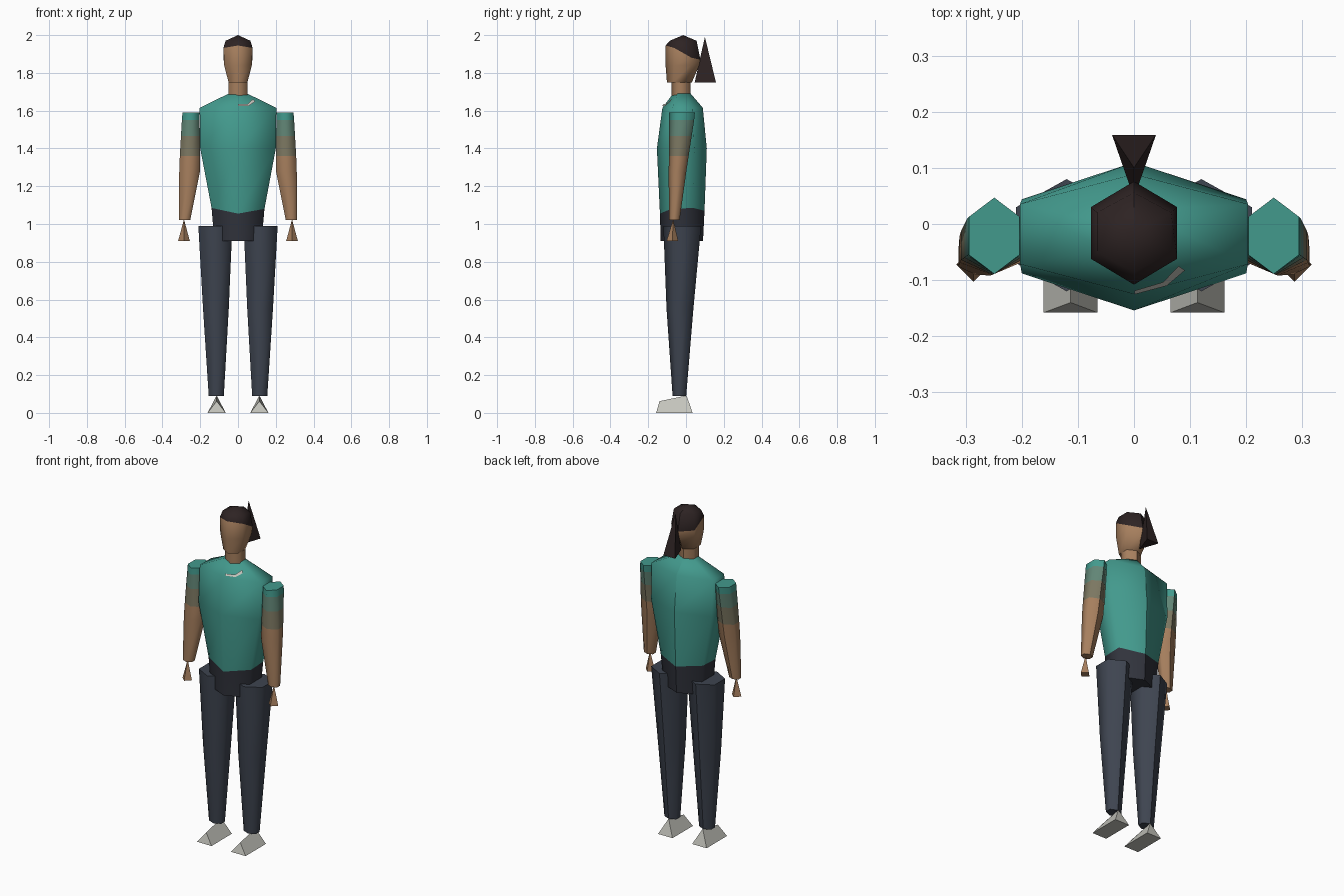
import bpy
import bmesh
from math import sin, cos, pi, radians
from mathutils import Vector

cube = bpy.data.objects.get("Cube")
if cube:
    bpy.data.objects.remove(cube)


def material(name, rgb):
    m = bpy.data.materials.new(name)
    m.use_nodes = True
    m.diffuse_color = (*rgb, 1)
    m.node_tree.nodes["Principled BSDF"].inputs["Base Color"].default_value = (*rgb, 1)
    return m


TEAL = material("teal_shirt", (0.055, 0.32, 0.265))
FADE = material("faded_sleeve", (0.12, 0.235, 0.18))
CUFF = material("olive_cuff", (0.2, 0.185, 0.12))
SKIN = material("skin", (0.38, 0.21, 0.11))
BELT = material("dark_hips", (0.03, 0.033, 0.045))
TROUSER = material("slate_trousers", (0.048, 0.058, 0.08))
HAIR = material("dark_hair", (0.027, 0.017, 0.017))
SHOE = material("pale_shoe", (0.55, 0.55, 0.5))


def finish(bm, name, mats, angle=75):
    bmesh.ops.recalc_face_normals(bm, faces=bm.faces)
    mesh = bpy.data.meshes.new(name)
    bm.to_mesh(mesh)
    bm.free()
    for m in mats:
        mesh.materials.append(m)
    ob = bpy.data.objects.new(name, mesh)
    bpy.context.collection.objects.link(ob)
    bpy.ops.object.select_all(action="DESELECT")
    ob.select_set(True)
    bpy.context.view_layer.objects.active = ob
    bpy.ops.object.shade_smooth_by_angle(angle=radians(angle))
    return ob


def loft(name, rings, bands, sides=6, side=1, angle=75, wobble=None):
    """Rings are (z, x, y, half width, y radius); bands give one material per gap.
    wobble maps a ring number to a height offset for each corner."""
    bm = bmesh.new()
    turns = [pi / 2 + 2 * pi * k / sides for k in range(sides)]
    widest = max(abs(cos(t)) for t in turns)
    mats = list(dict.fromkeys(bands))
    rows = []
    for i, (z, x, y, rx, ry) in enumerate(rings):
        lift = (wobble or {}).get(i, [0] * sides)
        rows.append([bm.verts.new((side * x + rx * cos(t) / widest, y + ry * sin(t), z + d))
                     for t, d in zip(turns, lift)])
    for a, b, m in zip(rows, rows[1:], bands):
        for k in range(sides):
            j = (k + 1) % sides
            bm.faces.new((a[k], a[j], b[j], b[k])).material_index = mats.index(m)
        bm.edges.get((a[0], b[0])).smooth = False  # seam down the back
    for row, ring, m in ((rows[0], rings[0], bands[0]), (rows[-1], rings[-1], bands[-1])):
        if ring[3] > 0:
            bm.faces.new(row).material_index = mats.index(m)
    bmesh.ops.remove_doubles(bm, verts=bm.verts, dist=0.0001)
    return finish(bm, name, mats, angle)


def solid(name, verts, faces, mat):
    bm = bmesh.new()
    vs = [bm.verts.new(v) for v in verts]
    for f in faces:
        bm.faces.new([vs[i] for i in f])
    return finish(bm, name, [mat], 30)


# Torso with an uneven shirt hem above the hips
loft("torso", [
    (0.91, 0, -0.022, 0.125, 0.112),
    (1.07, 0, -0.02, 0.14, 0.118),
    (1.40, 0, -0.022, 0.2, 0.132),
    (1.615, 0, -0.018, 0.203, 0.107),
    (1.69, 0, -0.022, 0.05, 0.047),
], [BELT, TEAL, TEAL, TEAL], wobble={1: [0.0, 0.02, 0.015, -0.015, 0.01, 0.015]})

# Pale stripe on the chest slope
front, outer = Vector((0, -0.125, 1.615)), Vector((0.203, -0.0715, 1.615))
top, top_outer = Vector((0, -0.069, 1.69)), Vector((0.05, -0.0455, 1.69))


def on_chest(u, v):
    return front.lerp(outer, u).lerp(top.lerp(top_outer, u), v) + Vector((0.001, -0.005, 0.005))


stripe = [on_chest(u, v) for u, v in
          ((0, 0.08), (0.3, 0.08), (0.62, 0.38), (0.66, 0.55), (0.3, 0.22), (0, 0.2))]
solid("chest_stripe", stripe, [(0, 1, 4, 5), (1, 2, 3, 4)], SHOE)

# Neck, head with hair, and ponytail
loft("neck", [(1.68, 0, -0.026, 0.05, 0.05), (1.76, 0, -0.026, 0.05, 0.05)], [SKIN])
loft("head", [
    (1.75, 0, -0.035, 0.05, 0.066),
    (1.84, 0, -0.019, 0.073, 0.089),
    (1.92, 0, -0.016, 0.077, 0.092),
    (1.97, 0, -0.015, 0.066, 0.071),
    (2.0, 0, -0.015, 0, 0),
], [SKIN, SKIN, HAIR, HAIR], wobble={2: [-0.05, -0.04, 0.012, 0.025, 0.012, -0.04]})
loft("ponytail", [(1.75, 0, 0.121, 0.039, -0.075), (1.99, 0, 0.1, 0, 0)],
     [HAIR], sides=3, angle=30)

for label, s in (("left", 1), ("right", -1)):
    # Arm with a sleeve that fades into skin
    loft(label + "_arm", [
        (1.02, 0.283, -0.062, 0.03, 0.028),
        (1.28, 0.256, -0.045, 0.055, 0.047),
        (1.36, 0.254, -0.038, 0.054, 0.052),
        (1.465, 0.252, -0.03, 0.05, 0.06),
        (1.55, 0.25, -0.023, 0.047, 0.066),
        (1.59, 0.249, -0.021, 0.045, 0.068),
    ], [SKIN, SKIN, CUFF, FADE, TEAL], side=s)

    loft(label + "_hand", [(0.91, 0.286, -0.072, 0.031, 0.031), (1.025, 0.286, -0.068, 0, 0)],
         [SKIN], sides=4, side=s, angle=30)

    loft(label + "_leg", [
        (0.09, 0.115, -0.035, 0.04, 0.036),
        (0.55, 0.117, -0.032, 0.068, 0.071),
        (0.99, 0.12, -0.02, 0.09, 0.1),
    ], [TROUSER, TROUSER], side=s)

    # Wedge shoe with a ridge from ankle to toe
    x, w = s * 0.113, 0.048
    solid(label + "_shoe", [
        (x - w, -0.158, 0), (x + w, -0.158, 0), (x, -0.14, 0.062),
        (x - w, 0.035, 0), (x + w, 0.035, 0), (x, 0.003, 0.092),
    ], [(0, 1, 2), (3, 5, 4), (0, 2, 5, 3), (1, 4, 5, 2), (0, 3, 4, 1)], SHOE)
